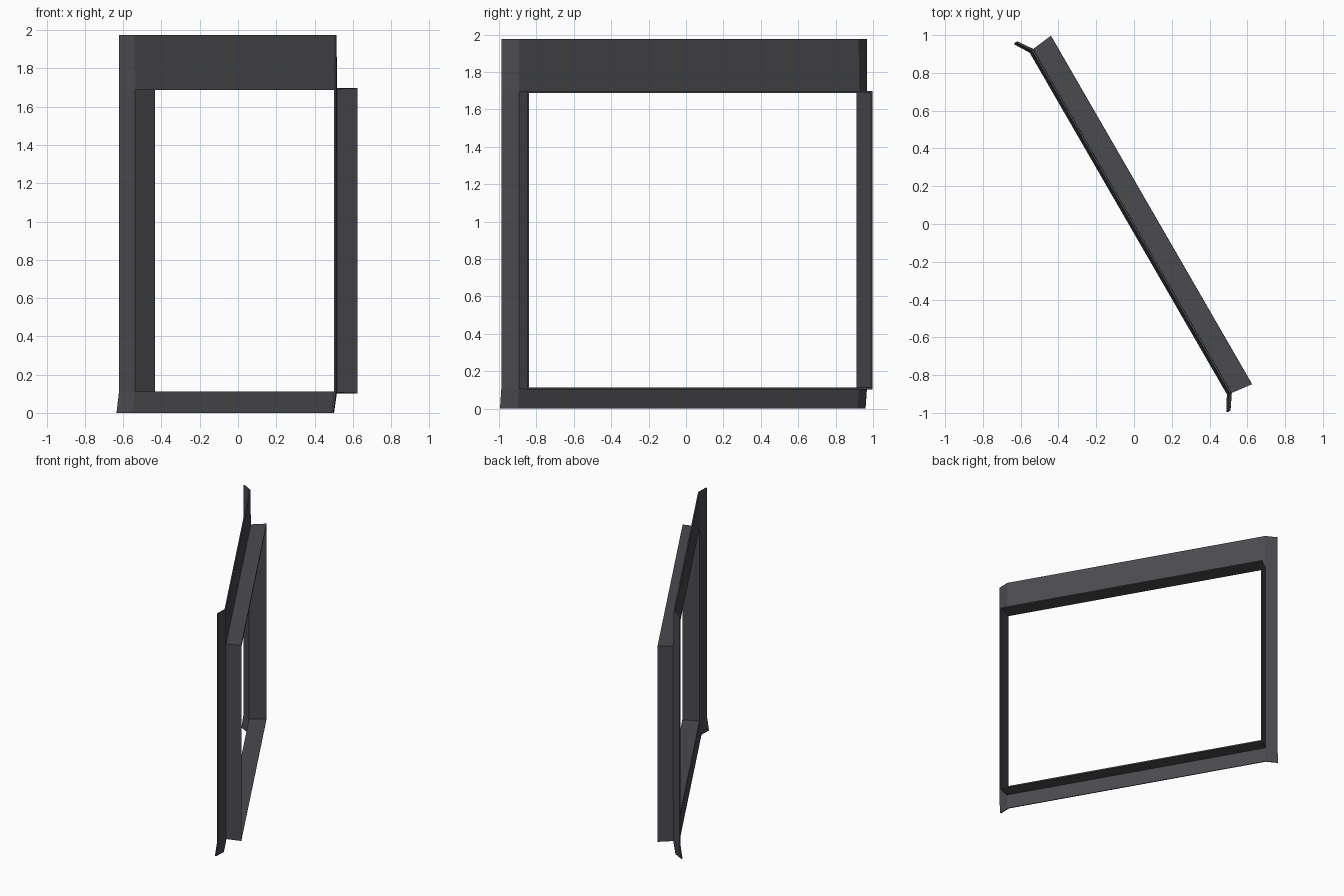
import bpy, bmesh, math
from mathutils import Vector

if "Cube" in bpy.data.objects:
    bpy.data.objects.remove(bpy.data.objects["Cube"])

# Local axes: u runs along the frame, n points to the reveal side
U = Vector((0.5, -0.866, 0))
N = Vector((0.866, 0.5, 0))
SHIFT = -0.018

def place(u, n, z):
    p = U * (u + SHIFT) + N * n
    return Vector((p.x, p.y, z))

bm = bmesh.new()

# Outer casing: splayed end flanges, and a kicked-out bottom lip
cols = [(-1.126, -0.055), (-1.046, -0.005), (1.046, -0.005), (1.126, -0.055)]
rows = [(0.0, -0.015), (0.11, 0.0), (1.69, 0.0), (1.975, 0.0)]
grid = [[bm.verts.new(place(u, n + dn, z)) for u, n in cols] for z, dn in rows]
for r in range(3):
    for c in range(3):
        if (r, c) != (1, 1):
            bm.faces.new((grid[r][c], grid[r][c + 1], grid[r + 1][c + 1], grid[r + 1][c]))

# Reveal: slightly flared lining around the opening
outer = [grid[1][1], grid[1][2], grid[2][2], grid[2][1]]
inner = [bm.verts.new(place(su * 1.060, 0.117, z))
         for su, z in ((-1, 0.107), (1, 0.107), (1, 1.692), (-1, 1.692))]
for i in range(4):
    j = (i + 1) % 4
    bm.faces.new((outer[i], outer[j], inner[j], inner[i]))
bmesh.ops.recalc_face_normals(bm, faces=bm.faces)

mesh = bpy.data.meshes.new("window_surround")
bm.to_mesh(mesh)
bm.free()
frame = bpy.data.objects.new("window_surround", mesh)
bpy.context.collection.objects.link(frame)

# Sheet thickness
solid = frame.modifiers.new("thickness", 'SOLIDIFY')
solid.thickness = 0.010
solid.offset = 0
solid.use_even_offset = True

mat = bpy.data.materials.new("dark grey metal")
mat.diffuse_color = (0.070, 0.068, 0.076, 1)
mat.use_nodes = True
mat.node_tree.nodes["Principled BSDF"].inputs["Base Color"].default_value = mat.diffuse_color
mesh.materials.append(mat)
